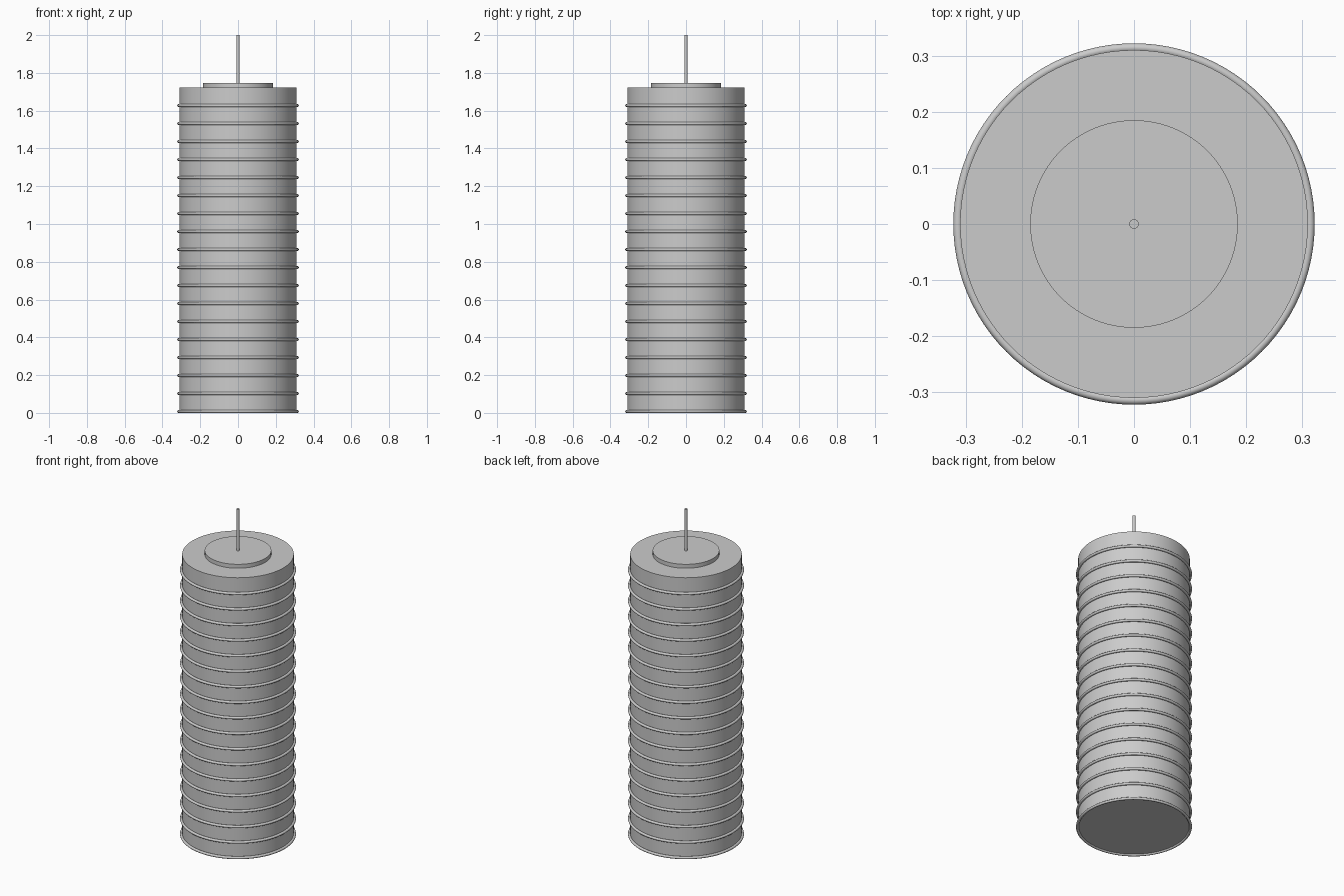
import bpy
import math

if "Cube" in bpy.data.objects:
    bpy.data.objects.remove(bpy.data.objects["Cube"])

BODY_R, BODY_BOTTOM, BODY_TOP = 0.31, 0.008, 1.722
RIBS = 18


def smooth(obj, name):
    obj.name = name
    bpy.ops.object.shade_smooth_by_angle(angle=math.radians(40))


def cylinder(name, radius, z0, z1, sides):
    bpy.ops.mesh.primitive_cylinder_add(
        vertices=sides, radius=radius, depth=z1 - z0, location=(0, 0, (z0 + z1) / 2))
    smooth(bpy.context.object, name)


# Closed lantern shade
cylinder("shade", BODY_R, BODY_BOTTOM, BODY_TOP, 96)

# Evenly spaced wire ribs, starting at the bottom rim
step = (BODY_TOP - BODY_BOTTOM) / RIBS
for i in range(RIBS):
    bpy.ops.mesh.primitive_torus_add(
        major_radius=0.314, minor_radius=0.008, major_segments=96, minor_segments=12,
        location=(0, 0, BODY_BOTTOM + i * step))
    obj = bpy.context.object
    obj.name = f"rib_{i + 1:02d}"
    bpy.ops.object.shade_smooth()

# Top plate and hanging rod
cylinder("top_plate", 0.185, 1.71, 1.746, 96)
cylinder("hanging_rod", 0.0085, 1.735, 2.0, 24)
